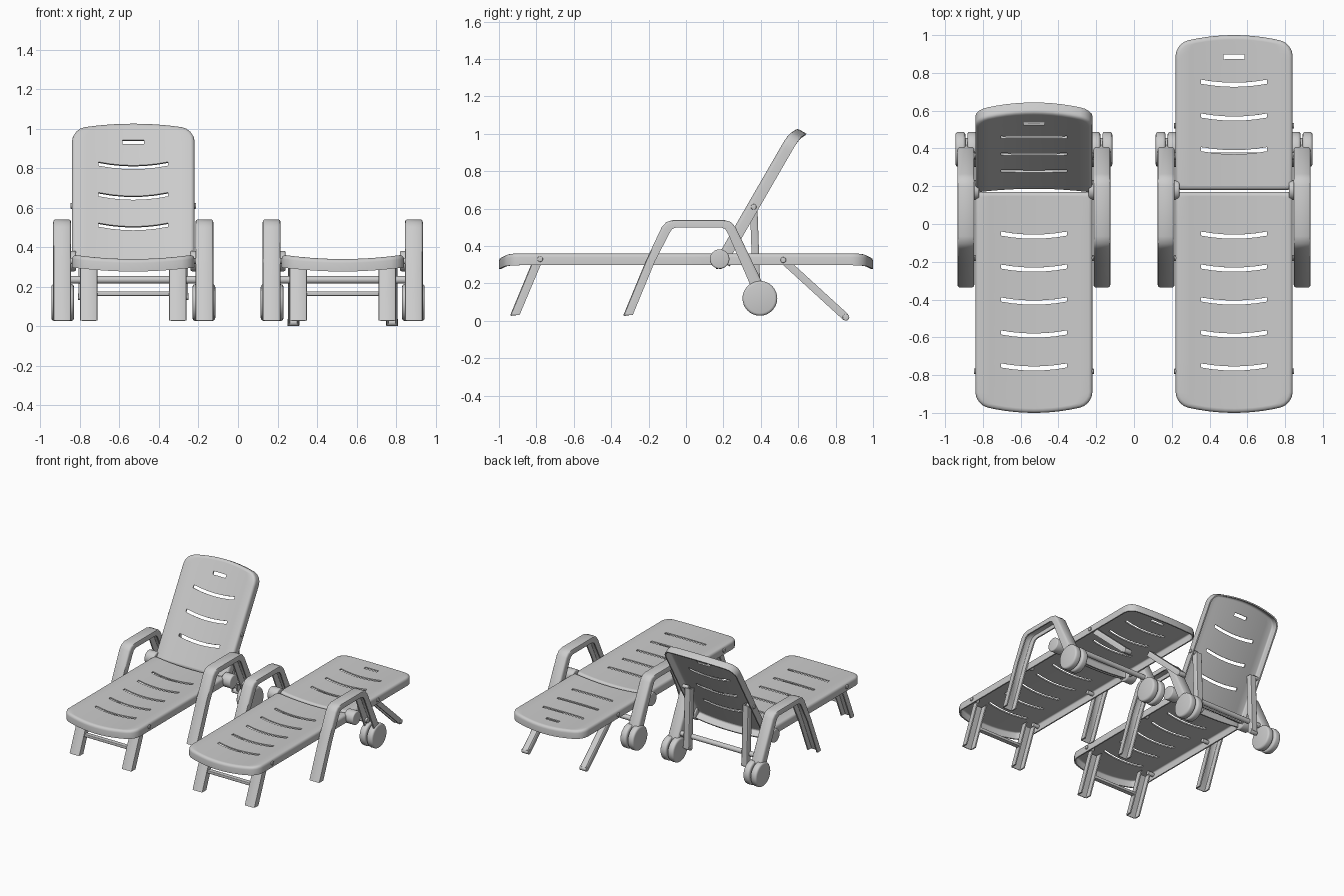
import bpy
import bmesh
from math import sin, cos, radians
from mathutils import Matrix, Vector

if "Cube" in bpy.data.objects:
    bpy.data.objects.remove(bpy.data.objects["Cube"])

GREY = (0.6, 0.6, 0.6, 1)
plastic = bpy.data.materials.new("grey_plastic")
plastic.use_nodes = True
plastic.diffuse_color = GREY
plastic.node_tree.nodes["Principled BSDF"].inputs["Base Color"].default_value = GREY

made = []
HALF = 0.29            # half width of a panel inside its rounded rim
RIM = 0.02             # width of the rounded rim
HINGE = Vector((0, 0.195, 0.33))


def finish(name, bm, wall=0, bevel=0):
    mesh = bpy.data.meshes.new(name)
    bm.to_mesh(mesh)
    bm.free()
    mesh.materials.append(plastic)
    obj = bpy.data.objects.new(name, mesh)
    bpy.context.collection.objects.link(obj)
    if wall:
        mod = obj.modifiers.new("wall", "SOLIDIFY")
        mod.thickness, mod.offset, mod.use_even_offset = wall, -1, True
    if bevel:
        mod = obj.modifiers.new("round", "BEVEL")
        mod.width, mod.segments, mod.limit_method = bevel, 3, "ANGLE"
    made.append(obj)


def rod(name, x0, x1, y, z, r, bevel=0):
    """Cylinder lying along x."""
    bm = bmesh.new()
    place = Matrix.Translation(((x0 + x1) / 2, y, z)) @ Matrix.Rotation(radians(90), 4, "Y")
    bmesh.ops.create_cone(bm, cap_ends=True, segments=32, radius1=r, radius2=r,
                          depth=abs(x1 - x0), matrix=place)
    finish(name, bm, bevel=bevel)


def box(name, centre, size):
    bm = bmesh.new()
    bmesh.ops.create_cube(bm, size=1, matrix=Matrix.LocRotScale(centre, None, size))
    finish(name, bm, bevel=0.004)


def channel(name, x, width, stations):
    """U-shaped bar; each station gives outer y, z and inner y, z."""
    section = [(-1, 1), (-1, .3), (-.94, .09), (-.8, 0), (.8, 0), (.94, .09), (1, .3), (1, 1)]
    bm = bmesh.new()
    rows = [[bm.verts.new((x + u * width / 2, yo + (yi - yo) * t, zo + (zi - zo) * t))
             for u, t in section] for yo, zo, yi, zi in stations]
    for a, b in zip(rows, rows[1:]):
        for j in range(len(section) - 1):
            bm.faces.new((a[j], a[j + 1], b[j + 1], b[j]))
    finish(name, bm, wall=0.01)


def panel(name, cx, y0, y1, r0, r1, bow0, bow1, slots, tilt=0):
    """Sagging slotted sheet with a rounded, downturned rim.
    Slots are (y, half length, half thickness, bow)."""
    half = (0, .055, .115, .175, .235, HALF)
    cols = [-c for c in half[:0:-1]] + list(half)
    # rows hold y, half width, bow, and slot half length up to the next row
    rows = []
    steps = [radians(a) for a in (0, 22, 45, 67, 90)]
    for a in steps:
        rows.append((y0 + RIM + r0 * (1 - cos(a)), HALF - r0 + r0 * sin(a), bow0, 0))
    for y, length, thick, bow in slots:
        rows += [(y - thick, HALF, bow, length), (y + thick, HALF, bow, 0)]
    for a in reversed(steps):
        rows.append((y1 - RIM - r1 * (1 - cos(a)), HALF - r1 + r1 * sin(a), bow1, 0))

    bm = bmesh.new()
    grid = []
    for y, w, bow, _ in rows:
        line = []
        for c in cols:
            u = c * w / HALF / HALF
            line.append(bm.verts.new((u * HALF, y + bow * u * u, 0.36 - 0.02 * (1 - u * u))))
        grid.append(line)
    for i in range(len(rows) - 1):
        for j in range(len(cols) - 1):
            if abs(cols[j] + cols[j + 1]) / 2 > rows[i][3]:
                bm.faces.new((grid[i][j], grid[i][j + 1], grid[i + 1][j + 1], grid[i + 1][j]))

    # rim rings follow the outline outward and down
    loop = (grid[0] + [g[-1] for g in grid[1:]] + grid[-1][-2::-1]
            + [g[0] for g in grid[-2:0:-1]])
    n = len(loop)
    outs = []
    for i in range(n):
        d = loop[(i + 1) % n].co - loop[i - 1].co
        outs.append(Vector((d.y, -d.x, 0)).normalized())
    base = [v.co.copy() for v in loop]
    previous = loop
    for out, down in ((.01, .003), (.017, .009), (RIM, .02), (RIM, .063)):
        ring = [bm.verts.new(p + o * out - Vector((0, 0, down))) for p, o in zip(base, outs)]
        for i in range(n):
            k = (i + 1) % n
            bm.faces.new((previous[k], previous[i], ring[i], ring[k]))
        previous = ring
    bmesh.ops.rotate(bm, cent=HINGE, matrix=Matrix.Rotation(radians(tilt), 3, "X"), verts=bm.verts)
    bmesh.ops.translate(bm, vec=(cx, 0, 0), verts=bm.verts)
    finish(name, bm, wall=0.01)


ARM = [(-.335, .03, -.285, .03), (-.215, .32, -.165, .32), (-.13, .5, -.09, .465),
       (-.105, .528, -.075, .49), (-.065, .54, -.05, .5), (.2, .54, .185, .5),
       (.24, .528, .21, .49), (.265, .5, .225, .465), (.41, .2, .34, .2), (.43, .14, .365, .11)]
FRONT_LEG = [(-.94, .03, -.89, .03), (-.82, .32, -.768, .32)]


def lounger(label, cx, tilt, foot):
    # seat and backrest
    seat_slots = [(-.765 + .1745 * i, .175, .011, .045) for i in range(5)]
    back_slots = [(y, .175, .011, .045) for y in (.38, .558, .737)] + [(.885, .055, .012, -.025)]
    panel(label + "_seat", cx, -1, .17, .05, .01, .04, 0, seat_slots)
    panel(label + "_backrest", cx, .18, 1, .01, .05, 0, -.04, back_slots, tilt)

    # backrest support position
    turn = Matrix.Rotation(radians(tilt), 3, "X")
    pivot = HINGE + turn @ (Vector((0, .52, .325)) - HINGE)
    foot = Vector((0, *foot))
    along = (foot - pivot).normalized()
    side = Vector((0, -along.z, along.y)) * 0.02
    strut = [(*(p + side).yz, *(p - side).yz) for p in (pivot, foot)]

    for s, hand in ((1, "_left_"), (-1, "_right_")):
        def span(a, b):
            return cx + s * a, cx + s * b
        channel(label + hand + "arm", cx + s * .36, .09, ARM)
        channel(label + hand + "front_leg", cx + s * .225, .088, FRONT_LEG)
        channel(label + hand + "back_support", cx + s * .25, .055, strut)
        rod(label + hand + "support_foot", *span(.22, .28), foot.y, foot.z, .018, .004)
        # twin wheel discs on a short hub
        rod(label + hand + "outer_wheel", *span(.363, .415), .395, .12, .093, .014)
        rod(label + hand + "inner_wheel", *span(.3, .352), .395, .12, .093, .014)
        rod(label + hand + "wheel_hub", *span(.34, .37), .395, .12, .06)
        # hinge knob and pins
        rod(label + hand + "hinge_knob", *span(.29, .37), .18, .33, .052, .008)
        for y, z in ((-.78, .33), (-.18, .33), pivot.yz):
            rod(label + hand + "pin", *span(.25, .318), y, z, .015, .004)

    # cross bars
    rod(label + "_rear_bar", cx - .34, cx + .34, .36, .235, .019)
    box(label + "_front_leg_bar", (cx, -.855, .165), (.37, .035, .022))


lounger("raised", -.53, 60, (.378, .15))
lounger("flat", .53, 0, (.855, .019))

# bake modifiers and smooth the rounded surfaces
bpy.ops.object.select_all(action="DESELECT")
for obj in made:
    obj.select_set(True)
bpy.context.view_layer.objects.active = made[0]
bpy.ops.object.convert(target="MESH")
bpy.ops.object.shade_smooth_by_angle(angle=radians(40))
